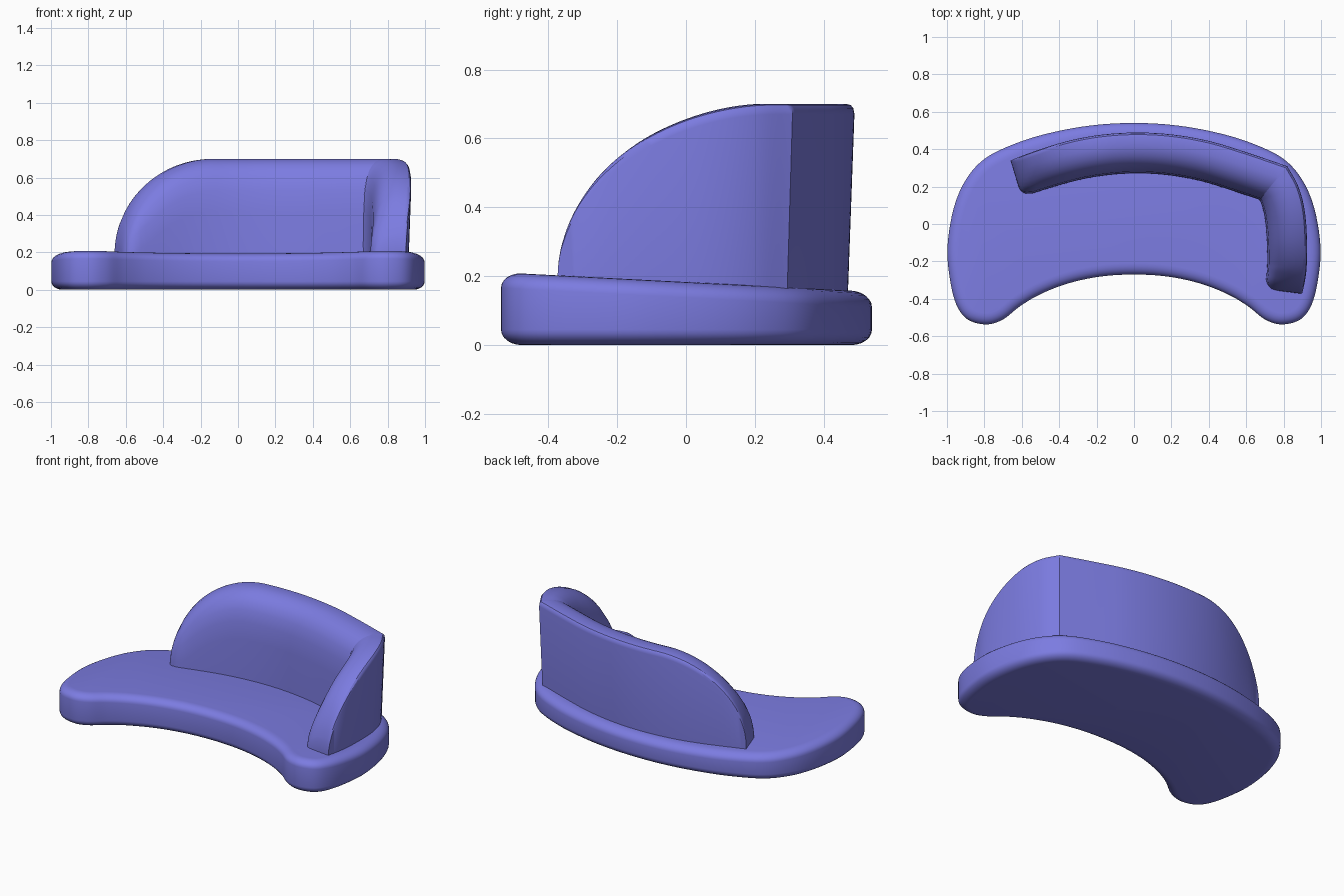
import bpy, bmesh, math
from mathutils import Vector

if "Cube" in bpy.data.objects:
    bpy.data.objects.remove(bpy.data.objects["Cube"])

fabric = bpy.data.materials.new("periwinkle fabric")
fabric.diffuse_color = (0.2, 0.2, 0.75, 1)
fabric.use_nodes = True
fabric.node_tree.nodes["Principled BSDF"].inputs["Base Color"].default_value = fabric.diffuse_color


def spline(pts, n, closed=False):
    """Catmull-Rom curve through 2D points, n samples per span."""
    p = [Vector(q) for q in pts]
    if closed:
        p = [p[-1]] + p + [p[0], p[1]]
    else:
        p = [2 * p[0] - p[1]] + p + [2 * p[-1] - p[-2]]
    out = []
    for i in range(1, len(p) - 2):
        a, b, c, d = p[i - 1:i + 3]
        for k in range(n):
            t = k / n
            out.append(0.5 * (2 * b + (c - a) * t + (2 * a - 5 * b + 4 * c - d) * t * t
                              + (3 * b - a - 3 * c + d) * t ** 3))
    if not closed:
        out.append(p[-2].copy())
    return out


def loft(name, rings):
    """Skin closed rings of equal size and cap both ends."""
    bm = bmesh.new()
    vr = [[bm.verts.new(c) for c in r] for r in rings]
    n = len(vr[0])
    for a, b in zip(vr, vr[1:]):
        for i in range(n):
            j = (i + 1) % n
            bm.faces.new((a[i], a[j], b[j], b[i]))
    bm.faces.new(vr[0][::-1])
    bm.faces.new(vr[-1])
    bmesh.ops.recalc_face_normals(bm, faces=bm.faces)
    me = bpy.data.meshes.new(name)
    bm.to_mesh(me)
    bm.free()
    me.materials.append(fabric)
    ob = bpy.data.objects.new(name, me)
    bpy.context.collection.objects.link(ob)
    bpy.ops.object.select_all(action='DESELECT')
    ob.select_set(True)
    bpy.context.view_layer.objects.active = ob
    bpy.ops.object.shade_smooth_by_angle(angle=math.radians(32))
    return ob


# Seat: mirrored kidney outline, rounded rim, top sloping down to the back
half = [(0.2, 0.53), (0.4, 0.498), (0.6, 0.443), (0.79, 0.355), (0.9, 0.235), (0.965, 0.08),
        (0.997, -0.12), (0.985, -0.29), (0.95, -0.43), (0.89, -0.51), (0.79, -0.537),
        (0.7, -0.51), (0.61, -0.44), (0.5, -0.375), (0.35, -0.317), (0.18, -0.281)]
outline = [(0, 0.54)] + half + [(0, -0.27)] + [(-x, y) for x, y in reversed(half)]
edge = spline(outline, 5, closed=True)
count = len(edge)
normals = []
for i in range(count):
    t = (edge[(i + 1) % count] - edge[i - 1]).normalized()
    normals.append(Vector((t.y, -t.x)))      # points inward (clockwise outline)


def seat_ring(inset, low, depth):
    ring = []
    for p, nrm in zip(edge, normals):
        q = p + nrm * inset
        z = low if depth is None else 0.183 - 0.052 * q.y - depth
        ring.append((q.x, q.y, z))
    return ring


rings = []
for k in range(7):                            # lower rounding
    a = math.radians(90 * k / 6)
    rings.append(seat_ring(0.06 * (1 - math.sin(a)), 0.045 * (1 - math.cos(a)), None))
for k in range(7):                            # upper rounding
    a = math.radians(90 * k / 6)
    rings.append(seat_ring(0.06 * (1 - math.cos(a)), 0, 0.045 * (1 - math.sin(a))))
loft("seat", rings)

# Backrest: mitred back and arm, height falling as a quarter ellipse at both ends
back = spline([(-0.665, 0.355), (-0.4, 0.435), (-0.2, 0.475), (0, 0.49), (0.2, 0.48),
               (0.4, 0.445), (0.6, 0.385), (0.82, 0.31)], 10)
arm = spline([(0.82, 0.31), (0.88, 0.2), (0.915, 0.07), (0.93, -0.1), (0.93, -0.25),
              (0.915, -0.375)], 10)


def refine(path):
    """Add closely spaced stations next to the first point."""
    a, b = path[0], path[1]
    return [a] + [a.lerp(b, f) for f in (0.04, 0.12, 0.25, 0.45, 0.7)] + path[1:]


back = refine(back)
arm = refine(arm[::-1])[::-1]
path = back + arm[1:]
dist = [0]
for a, b in zip(path, path[1:]):
    dist.append(dist[-1] + (b - a).length)

# cross-section: distance inward from the outer face, depth below the top
section = [(0, 0.03), (0.004, 0.012), (0.012, 0.003), (0.025, 0), (0.075, 0), (0.1, 0.006),
           (0.125, 0.016), (0.15, 0.034), (0.173, 0.06), (0.193, 0.1), (0.21, 0.17), (0.218, 0.28)]
BASE = 0.12
rings = []
for i, p in enumerate(path):
    t0 = (p - path[i - 1]).normalized() if i else (path[1] - p).normalized()
    t1 = (path[i + 1] - p).normalized() if i < len(path) - 1 else t0
    t = (t0 + t1).normalized()
    inward = Vector((t.y, -t.x)) / max(t.dot(t0), 0.8)
    d0, d1 = dist[i], dist[-1] - dist[i]

    def rise(d, length):
        u = min(d / length, 1)
        return math.sqrt(1 - (1 - u) ** 2)

    top = 0.2 + 0.5 * min(rise(d0, 0.55), rise(d1, 0.65))
    u = min(min(d0, d1) / 0.06, 1)
    fat = 0.75 + 0.25 * math.sqrt(1 - (1 - u) ** 2)
    squash = min(1, (top - BASE) / 0.4)
    ring = []
    for off, depth in [(0, None)] + section + [(0.22, None)]:
        z = BASE if depth is None else top - depth * squash
        lean = 0.02 * (0.7 - z) / 0.55 if off < 0.05 else 0   # outer face leans out
        q = p + inward * (off * fat + lean)
        ring.append((q.x, q.y, z))
    rings.append(ring)
loft("backrest", rings)
